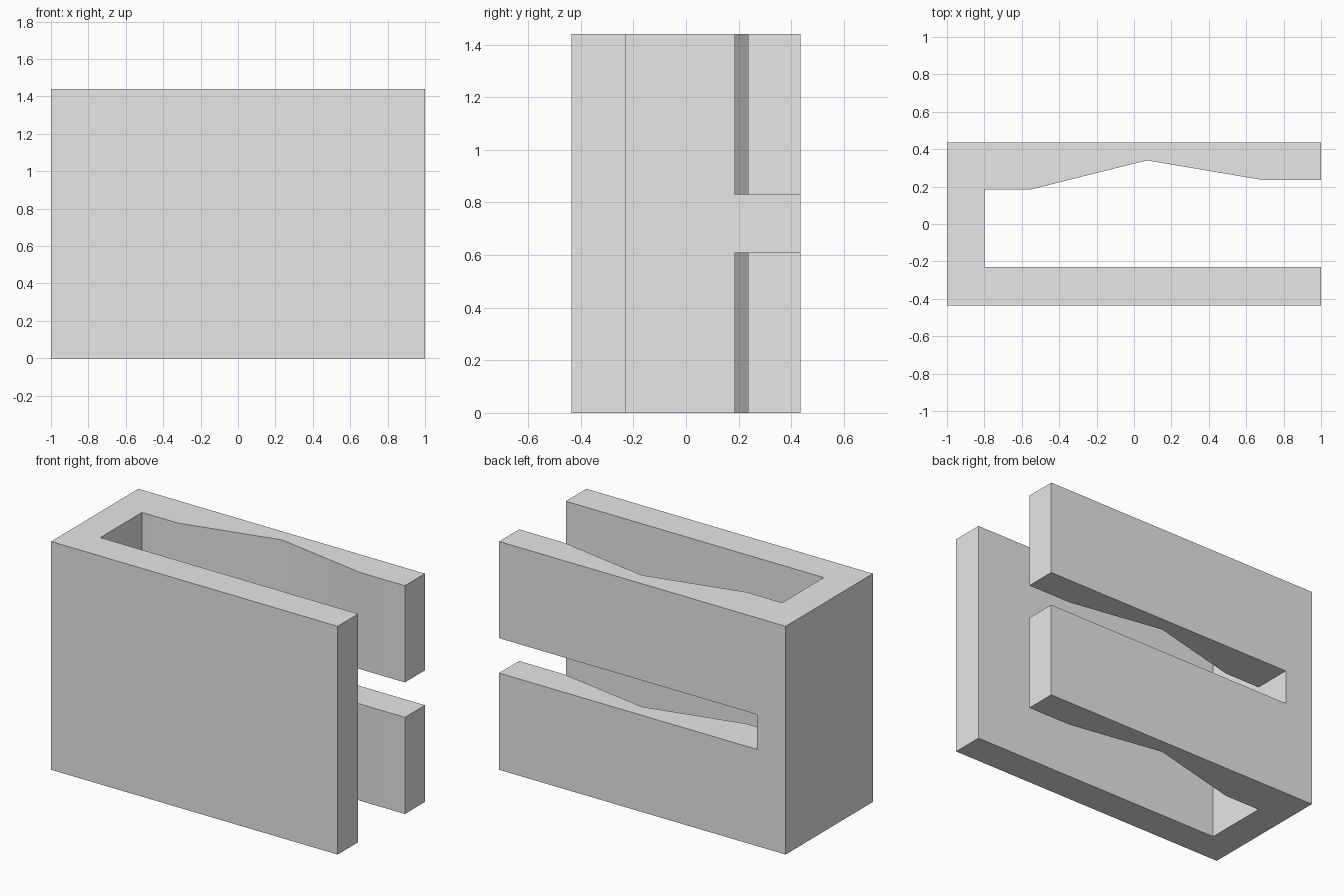
import bpy, bmesh, math

cube = bpy.data.objects.get("Cube")
if cube:
    bpy.data.objects.remove(cube, do_unlink=True)

HEIGHT, SLOT_LOW, SLOT_HIGH = 1.44, 0.61, 0.83

# Front wall and end web, running the full height
frame = [(-1, -0.435), (1, -0.435), (1, -0.23), (-0.8, -0.23),
         (-0.8, 0.185), (-0.8, 0.435), (-1, 0.435)]
# Back arm with a kinked inner face, split by the slot
arm = [(-0.8, 0.185), (-0.55, 0.185), (0.07, 0.34), (0.69, 0.235),
       (1, 0.235), (1, 0.435), (-0.8, 0.435)]

bm = bmesh.new()


def prism(outline, z0, z1, open_edge):
    """Extrude an outline; the edge at index open_edge gets no wall."""
    low = [bm.verts.new((x, y, z0)) for x, y in outline]
    high = [bm.verts.new((x, y, z1)) for x, y in outline]
    count = len(outline)
    for i in range(count):
        if i != open_edge:
            j = (i + 1) % count
            bm.faces.new((low[i], low[j], high[j], high[i]))
    return low, high


joint_frame, joint_arm = 4, len(arm) - 1
levels = [0, SLOT_LOW, SLOT_HIGH, HEIGHT]
for i in range(3):
    in_slot = i == 1
    low, high = prism(frame, levels[i], levels[i + 1],
                      None if in_slot else joint_frame)
    if i == 0:
        bm.faces.new(low[::-1])
    if i == 2:
        bm.faces.new(high)
    if not in_slot:
        low, high = prism(arm, levels[i], levels[i + 1], joint_arm)
        bm.faces.new(low[::-1])
        bm.faces.new(high)

# Weld the layers and merge coplanar faces
bmesh.ops.remove_doubles(bm, verts=bm.verts, dist=0.0001)
bmesh.ops.recalc_face_normals(bm, faces=bm.faces)
bmesh.ops.dissolve_limit(bm, angle_limit=math.radians(1),
                         verts=bm.verts, edges=bm.edges)

mesh = bpy.data.meshes.new("slotted_clip")
bm.to_mesh(mesh)
bm.free()
clip = bpy.data.objects.new("slotted_clip", mesh)
bpy.context.collection.objects.link(clip)

# Plain grey finish
grey = bpy.data.materials.new("light_grey")
grey.use_nodes = True
colour = (0.8, 0.8, 0.8, 1)
grey.diffuse_color = colour
grey.node_tree.nodes["Principled BSDF"].inputs["Base Color"].default_value = colour
mesh.materials.append(grey)

bpy.ops.object.select_all(action="DESELECT")
bpy.context.view_layer.objects.active = clip
clip.select_set(True)
bpy.ops.object.shade_smooth_by_angle(angle=math.radians(30))
